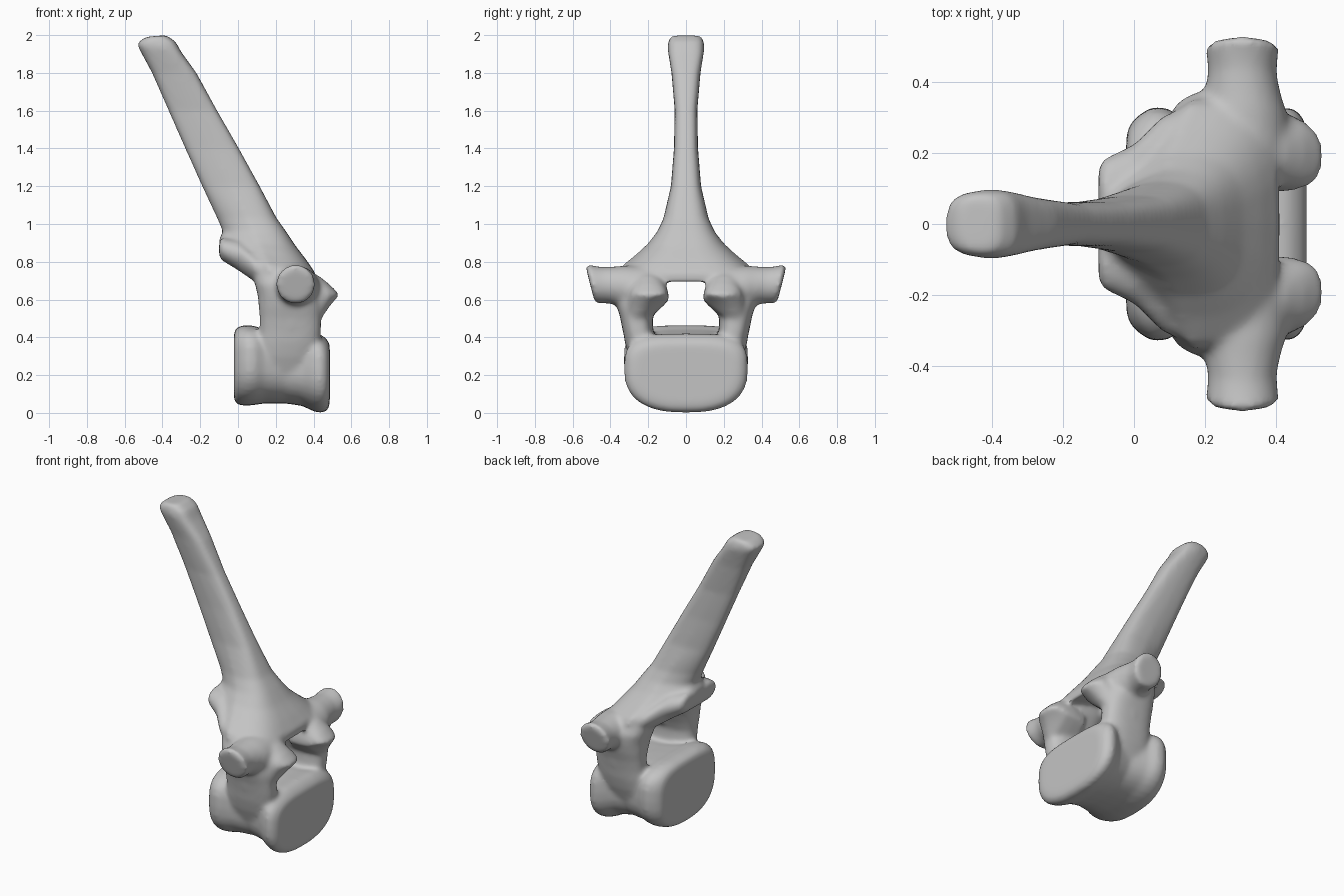
import bpy, bmesh, math

if "Cube" in bpy.data.objects:
    bpy.data.objects.remove(bpy.data.objects["Cube"], do_unlink=True)

bone = bpy.data.materials.new("bone grey")
bone.use_nodes = True
GREY = (0.55, 0.55, 0.55, 1)
bone.diffuse_color = GREY
bone.node_tree.nodes["Principled BSDF"].inputs["Base Color"].default_value = GREY
N = 32
parts = []


def power(v, n):
    return math.copysign(abs(v) ** (2 / n), v)


def circle():
    for i in range(N):
        a = math.tau * i / N
        yield math.cos(a), math.sin(a)


def loft(name, rings):
    """Skin a list of rings and cap both ends."""
    bm = bmesh.new()
    loops = [[bm.verts.new(p) for p in ring] for ring in rings]
    for a, b in zip(loops, loops[1:]):
        for i in range(N):
            j = (i + 1) % N
            bm.faces.new((a[i], a[j], b[j], b[i]))
    bm.faces.new(loops[0])
    bm.faces.new(loops[-1])
    bmesh.ops.recalc_face_normals(bm, faces=bm.faces)
    me = bpy.data.meshes.new(name)
    bm.to_mesh(me)
    bm.free()
    ob = bpy.data.objects.new(name, me)
    bpy.context.collection.objects.link(ob)
    parts.append(ob)


def body_ring(x, zb, zt, hy):
    """Upright section: flat on top, rounded below."""
    zm = zb + 0.55 * (zt - zb)
    ring = []
    for c, s in circle():
        n = 3.5 if s > 0 else 2.5
        h = zt - zm if s > 0 else zm - zb
        ring.append((x, hy * power(c, n), zm + h * power(s, n)))
    return ring


def blade_ring(xb, zb, xf, zf, hy, back, n):
    """Section from a back point to a front point; back scales the rear width."""
    ring = []
    for c, s in circle():
        t = (1 + power(c, n)) / 2
        w = hy * (back + (1 - back) * min(1, t * 2))
        ring.append((xb + (xf - xb) * t, w * power(s, n), zb + (zf - zb) * t))
    return ring


def joint_ring(x, zb, zt, y, w, side):
    """Broad on top, with a narrower keel leaning outward below."""
    ring = []
    for c, s in circle():
        low = max(0, -s)
        yy = y + 0.07 * low * (zt - zb) / 0.25 + w * c * (1 - 0.45 * low)
        ring.append((x, side * yy, (zb + zt) / 2 + (zt - zb) / 2 * s))
    return ring


# Waisted body
loft("body", [body_ring(*r) for r in (
    (-.022, .075, .425, .25), (-.012, .05, .445, .28), (.01, .04, .46, .305),
    (.05, .038, .465, .33), (.09, .042, .46, .328), (.14, .05, .44, .30),
    (.25, .05, .42, .27), (.34, .037, .415, .285), (.40, .008, .42, .32),
    (.43, 0, .42, .33), (.46, .003, .40, .32), (.478, .02, .38, .295),
    (.486, .05, .36, .265))])

# Arch roof flowing up into the leaning spine
loft("spine", [blade_ring(*r) for r in (
    (-.08, .80, .41, .69, .355, .38, 3.5), (-.10, .83, .41, .74, .335, .38, 3.5),
    (-.10, .87, .362, .81, .265, .45, 3.2), (-.10, .92, .308, .88, .20, .55, 3),
    (-.08, .96, .255, .96, .152, .6, 3), (-.11, 1.03, .205, 1.03, .12, .6, 3),
    (-.19, 1.2, .115, 1.2, .08, .7, 3.5), (-.28, 1.4, .005, 1.4, .064, .75, 3.5),
    (-.368, 1.6, -.11, 1.6, .06, .8, 3.5), (-.455, 1.8, -.22, 1.8, .077, .85, 3.5),
    (-.53, 1.94, -.30, 1.91, .097, .85, 3.5), (-.53, 1.96, -.33, 1.965, .096, .85, 3.5),
    (-.49, 1.99, -.38, 2.0, .08, 1, 3.5))])

for side in (1, -1):
    tag = "left" if side < 0 else "right"

    # Pillar beside the canal, flaring into the body
    loft(tag + "_pillar", [
        [((xb + xf) / 2 + (xf - xb) / 2 * power(c, 2.6),
          side * (y + w * power(s, 2.6)), z) for c, s in circle()]
        for z, xb, xf, y, w in (
            (.12, .11, .39, .16, .06), (.22, .09, .41, .19, .085),
            (.30, .09, .425, .215, .09), (.37, .105, .435, .238, .085),
            (.43, .115, .44, .253, .08),
            (.50, .115, .44, .262, .085), (.56, .11, .44, .26, .105),
            (.62, .105, .43, .252, .125), (.68, .09, .42, .24, .14),
            (.74, .08, .40, .22, .13))])

    # Round process pointing out to the side
    loft(tag + "_side_process", [
        [(.305 + r * c, side * (y + .022 * s), z + r * s) for c, s in circle()]
        for y, z, r in ((.20, .64, .14), (.30, .65, .13), (.36, .665, .11),
                        (.42, .675, .097), (.47, .68, .1), (.495, .682, .105),
                        (.508, .682, .085))])

    # Front joint: wedge tapering to a rounded lip
    loft(tag + "_front_joint", [joint_ring(*r, side) for r in (
        (.28, .42, .76, .22, .12), (.37, .44, .755, .21, .12),
        (.43, .48, .725, .20, .11), (.48, .555, .685, .195, .095),
        (.515, .60, .65, .19, .07), (.53, .612, .635, .19, .04))])

    # Rear joint: small lobe under the back of the roof
    loft(tag + "_rear_joint", [
        [(x, side * (y + w * c), z + h * s) for c, s in circle()]
        for x, z, y, w, h in (
            (-.10, .87, .09, .07, .04), (-.085, .867, .095, .09, .06),
            (0, .835, .12, .105, .08), (.08, .775, .18, .125, .075),
            (.16, .73, .21, .13, .07))])

# Fuse the parts into one organic surface
bpy.ops.object.select_all(action="DESELECT")
for ob in parts:
    ob.select_set(True)
vertebra = parts[0]
bpy.context.view_layer.objects.active = vertebra
bpy.ops.object.join()
vertebra.name = "vertebra"
fuse = vertebra.modifiers.new("fuse", "REMESH")
fuse.mode = "VOXEL"
fuse.voxel_size = 0.012
soften = vertebra.modifiers.new("soften", "SMOOTH")
soften.factor = 0.5
soften.iterations = 14
for name in ("fuse", "soften"):
    bpy.ops.object.modifier_apply(modifier=name)
vertebra.data.materials.clear()
vertebra.data.materials.append(bone)
bpy.ops.object.shade_smooth_by_angle(angle=math.radians(40))
